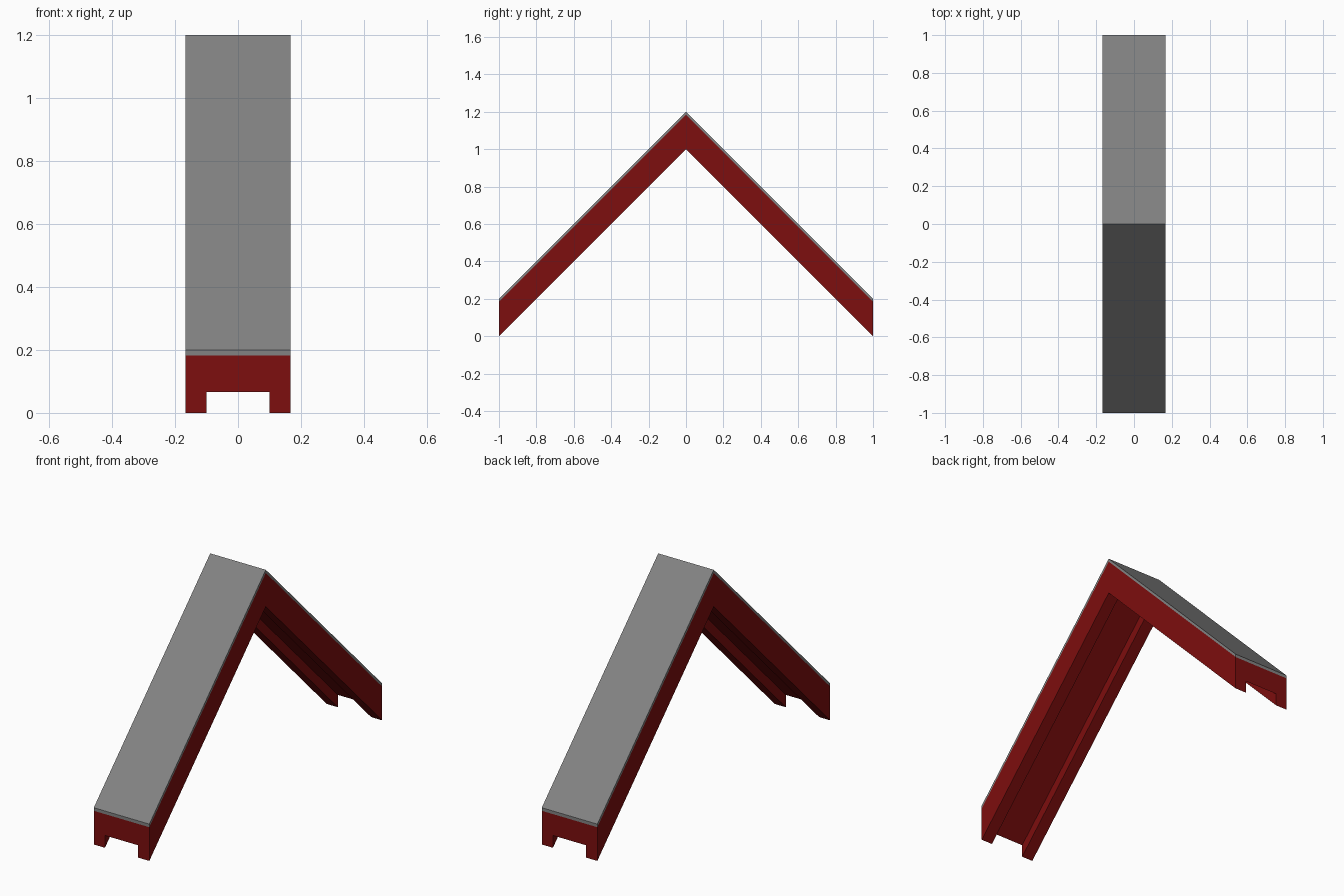
import bpy
import bmesh

if "Cube" in bpy.data.objects:
    bpy.data.objects.remove(bpy.data.objects["Cube"], do_unlink=True)

HALF_WIDTH = 0.167
GROOVE = 0.1
GROOVE_TOP = 0.067
BODY_TOP = 0.183
PLATE_TOP = 0.2
# Stations along y with the rise of the gable at each one
STATIONS = [(-1, 0), (0, 1), (1, 0)]


def material(name, colour):
    mat = bpy.data.materials.new(name)
    mat.use_nodes = True
    mat.diffuse_color = (*colour, 1)
    mat.node_tree.nodes["Principled BSDF"].inputs["Base Color"].default_value = (*colour, 1)
    return mat


def gable(name, half_profile, mat):
    """Sweep a mirrored x-z profile up to the ridge and down again."""
    profile = half_profile + [(-x, z) for x, z in reversed(half_profile)]
    bm = bmesh.new()
    rings = [[bm.verts.new((x, y, z + rise)) for x, z in profile] for y, rise in STATIONS]
    for a, b in zip(rings, rings[1:]):
        for i in range(len(profile)):
            j = (i + 1) % len(profile)
            bm.faces.new((a[i], a[j], b[j], b[i]))
    bm.faces.new(rings[0])
    bm.faces.new(rings[-1])
    bmesh.ops.recalc_face_normals(bm, faces=bm.faces)
    mesh = bpy.data.meshes.new(name)
    bm.to_mesh(mesh)
    bm.free()
    mesh.materials.append(mat)
    obj = bpy.data.objects.new(name, mesh)
    bpy.context.collection.objects.link(obj)
    return obj


red = material("dark red", (0.205, 0.0044, 0.0044))
grey = material("mid grey", (0.225, 0.225, 0.225))

# Channelled beam with two side flanges below
gable("roof_beam", [(GROOVE, GROOVE_TOP), (GROOVE, 0), (HALF_WIDTH, 0), (HALF_WIDTH, BODY_TOP)], red)

# Thin covering along the top of both slopes
gable("roof_covering", [(HALF_WIDTH, BODY_TOP), (HALF_WIDTH, PLATE_TOP)], grey)
